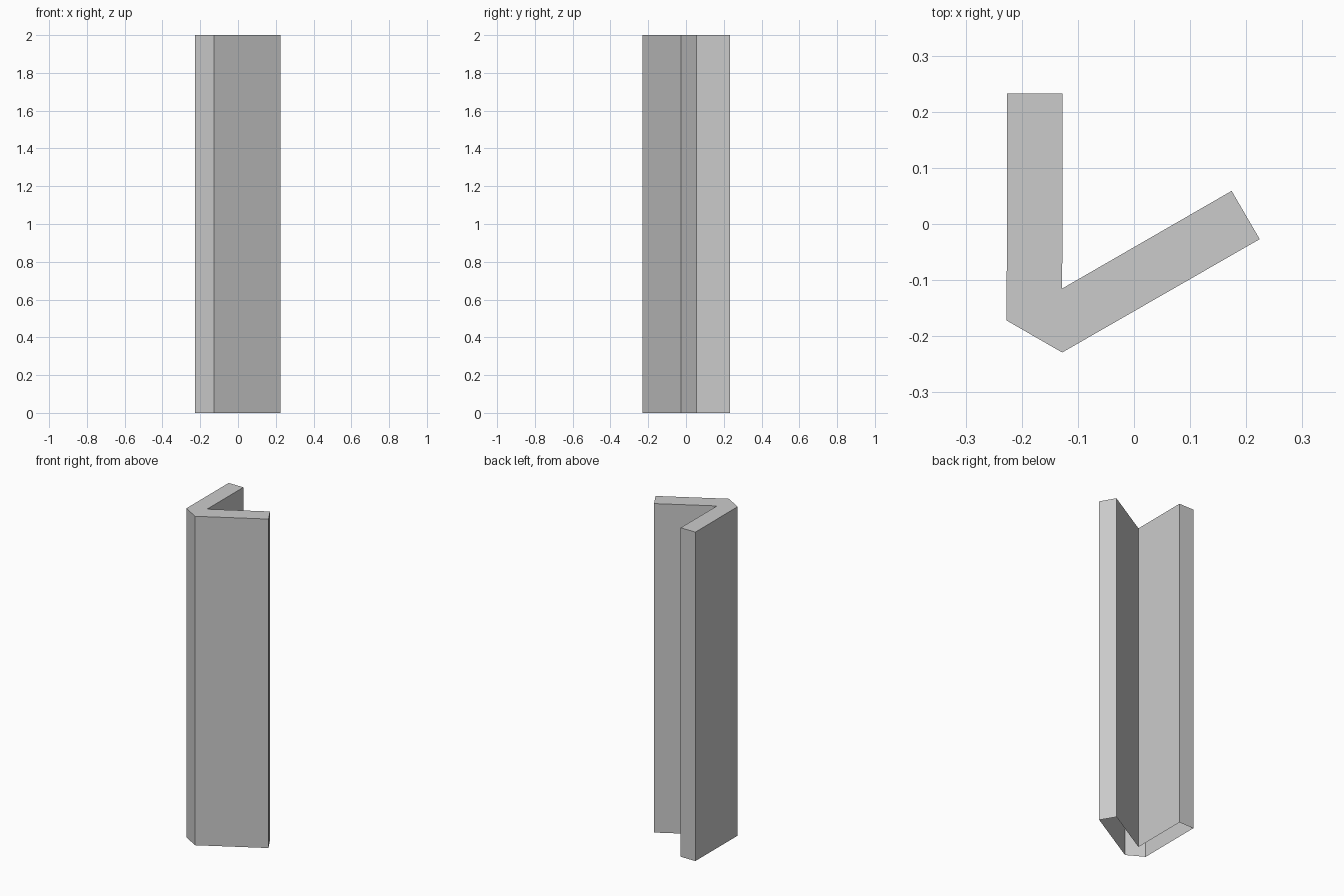
import bpy, bmesh

if "Cube" in bpy.data.objects:
    bpy.data.objects.remove(bpy.data.objects["Cube"])

# V-shaped cross-section, counter-clockwise seen from above
profile = [(-0.226, 0.233), (-0.227, -0.172), (-0.128, -0.229), (0.224, -0.027),
           (0.174, 0.059), (-0.128, -0.115), (-0.127, 0.233)]
height = 2.0

# Angled post: hollow shell with walls and a top cap, open underneath
bm = bmesh.new()
lower = [bm.verts.new((x, y, 0)) for x, y in profile]
upper = [bm.verts.new((x, y, height)) for x, y in profile]
n = len(profile)
for i in range(n):
    j = (i + 1) % n
    bm.faces.new((lower[i], lower[j], upper[j], upper[i]))
bm.faces.new(upper)

mesh = bpy.data.meshes.new("angled_post")
bm.to_mesh(mesh)
bm.free()
post = bpy.data.objects.new("angled_post", mesh)
bpy.context.collection.objects.link(post)
